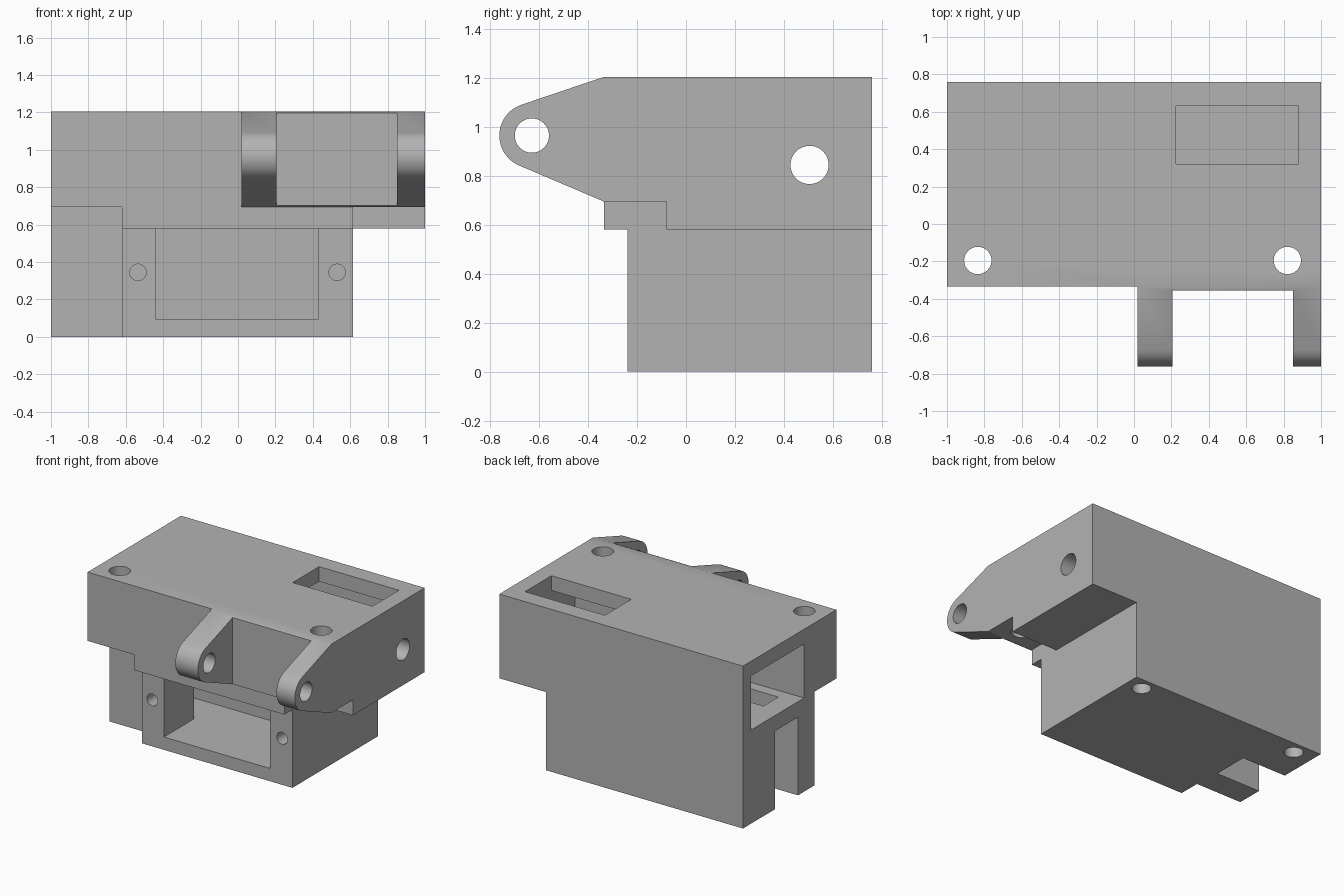
import bpy, bmesh, math
from mathutils import Matrix, Vector

cube = bpy.data.objects.get("Cube")
if cube:
    bpy.data.objects.remove(cube, do_unlink=True)

grey = bpy.data.materials.new("plain_grey")
grey.use_nodes = True
grey.diffuse_color = (0.45, 0.45, 0.45, 1)
grey.node_tree.nodes["Principled BSDF"].inputs["Base Color"].default_value = (0.45, 0.45, 0.45, 1)

TOP, BACK, FRONT = 1.205, 0.76, -0.335
EPS = 0.05  # overshoot for cutters


def finish(bm, name):
    bmesh.ops.recalc_face_normals(bm, faces=bm.faces)
    mesh = bpy.data.meshes.new(name)
    bm.to_mesh(mesh)
    bm.free()
    mesh.materials.append(grey)
    ob = bpy.data.objects.new(name, mesh)
    bpy.context.collection.objects.link(ob)
    return ob


def box(name, x, y, z):
    bm = bmesh.new()
    bmesh.ops.create_cube(bm, size=1)
    for v in bm.verts:
        v.co = [r[0] if c < 0 else r[1] for c, r in zip(v.co, (x, y, z))]
    return finish(bm, name)


def rod(name, axis, center, radius, length):
    bm = bmesh.new()
    turn = Vector((0, 0, 1)).rotation_difference(Vector(axis)).to_matrix().to_4x4()
    bmesh.ops.create_cone(bm, cap_ends=True, segments=48, radius1=radius, radius2=radius,
                          depth=length, matrix=Matrix.Translation(center) @ turn)
    return finish(bm, name)


def prism(name, profile, x0, x1):
    bm = bmesh.new()
    face = bm.faces.new([bm.verts.new((x0, y, z)) for y, z in profile])
    ext = bmesh.ops.extrude_face_region(bm, geom=[face])["geom"]
    moved = [g for g in ext if isinstance(g, bmesh.types.BMVert)]
    bmesh.ops.translate(bm, verts=moved, vec=(x1 - x0, 0, 0))
    return finish(bm, name)


def combine(target, tool, operation):
    mod = target.modifiers.new(operation.lower(), "BOOLEAN")
    mod.operation, mod.solver, mod.object = operation, "EXACT", tool
    bpy.ops.object.select_all(action="DESELECT")
    bpy.context.view_layer.objects.active = target
    target.select_set(True)
    bpy.ops.object.modifier_apply(modifier=mod.name)
    bpy.data.objects.remove(tool, do_unlink=True)


# Upper housing with its lower front lip and rear skirt
housing = box("housing", (-1, 1), (FRONT, BACK), (0.695, TOP))
solids = [
    box("front_lip", (-0.62, 0.615), (FRONT, BACK), (0.58, 0.8)),
    box("rear_skirt", (-1, 1), (-0.08, BACK), (0.58, 0.8)),
    # Lower block and the side leg
    box("lower_block", (-0.62, 0.615), (-0.24, BACK), (0, 0.7)),
    box("side_leg", (-1, 0), (-0.08, BACK), (0, 0.7)),
]

# Hinge profile: tapered arm with a round nose
pin_y, pin_z, nose = -0.63, 0.965, 0.133
profile = [(FRONT + 0.1, TOP), (FRONT, TOP)]
for i in range(25):
    a = math.radians(108.4 + i * 138 / 24)
    profile.append((pin_y + nose * math.cos(a), pin_z + nose * math.sin(a)))
profile += [(FRONT, 0.695), (FRONT + 0.1, 0.695)]
arms = prism("hinge_arms", profile, 0.02, 1)
combine(arms, box("arm_gap", (0.205, 0.85), (-1, -0.355), (0.5, 1.4)), "DIFFERENCE")
solids.append(arms)

for part in solids:
    combine(housing, part, "UNION")

cuts = [
    # Upper chamber, open at the left end, with its top window and floor opening
    box("chamber", (-1 - EPS, 0.88), (0.045, 0.666), (0.695, 1.095)),
    box("top_window", (0.225, 0.88), (0.32, 0.63), (1, TOP + EPS)),
    box("floor_opening", (-0.85, -0.45), (0.13, 0.305), (0.5, 0.75)),
    # Front pocket, its rear passage and the side slot
    box("front_pocket", (-0.44, 0.43), (-0.24 - EPS, 0.2), (0.095, 0.58)),
    box("rear_passage", (-0.8, 0.43), (0.115, 0.385), (0.095, 0.58)),
    box("side_slot", (-1 - EPS, -0.635), (0.115, 0.385), (-EPS, 0.58)),
    # Hinge pin hole and side hole
    rod("pin_hole", (1, 0, 0), (0.5, pin_y, pin_z), 0.07, 2),
    rod("side_hole", (1, 0, 0), (0.95, 0.505, 0.845), 0.078, 0.3),
]
# Vertical mounting holes, front screw holes and underside holes
for x in (-0.835, 0.82):
    cuts.append(rod("mount_hole", (0, 0, 1), (x, -0.195, 1), 0.073, 1))
for x in (-0.535, 0.53):
    cuts.append(rod("screw_hole", (0, 1, 0), (x, -0.14, 0.345), 0.044, 0.4))
for x in (-0.845, 0.49):
    cuts.append(rod("underside_hole", (0, 0, 1), (x, 0.662, 0.2), 0.065, 0.6))

for cutter in cuts:
    combine(housing, cutter, "DIFFERENCE")

bpy.ops.object.select_all(action="DESELECT")
housing.select_set(True)
bpy.context.view_layer.objects.active = housing
bpy.ops.object.shade_smooth_by_angle(angle=math.radians(20))
